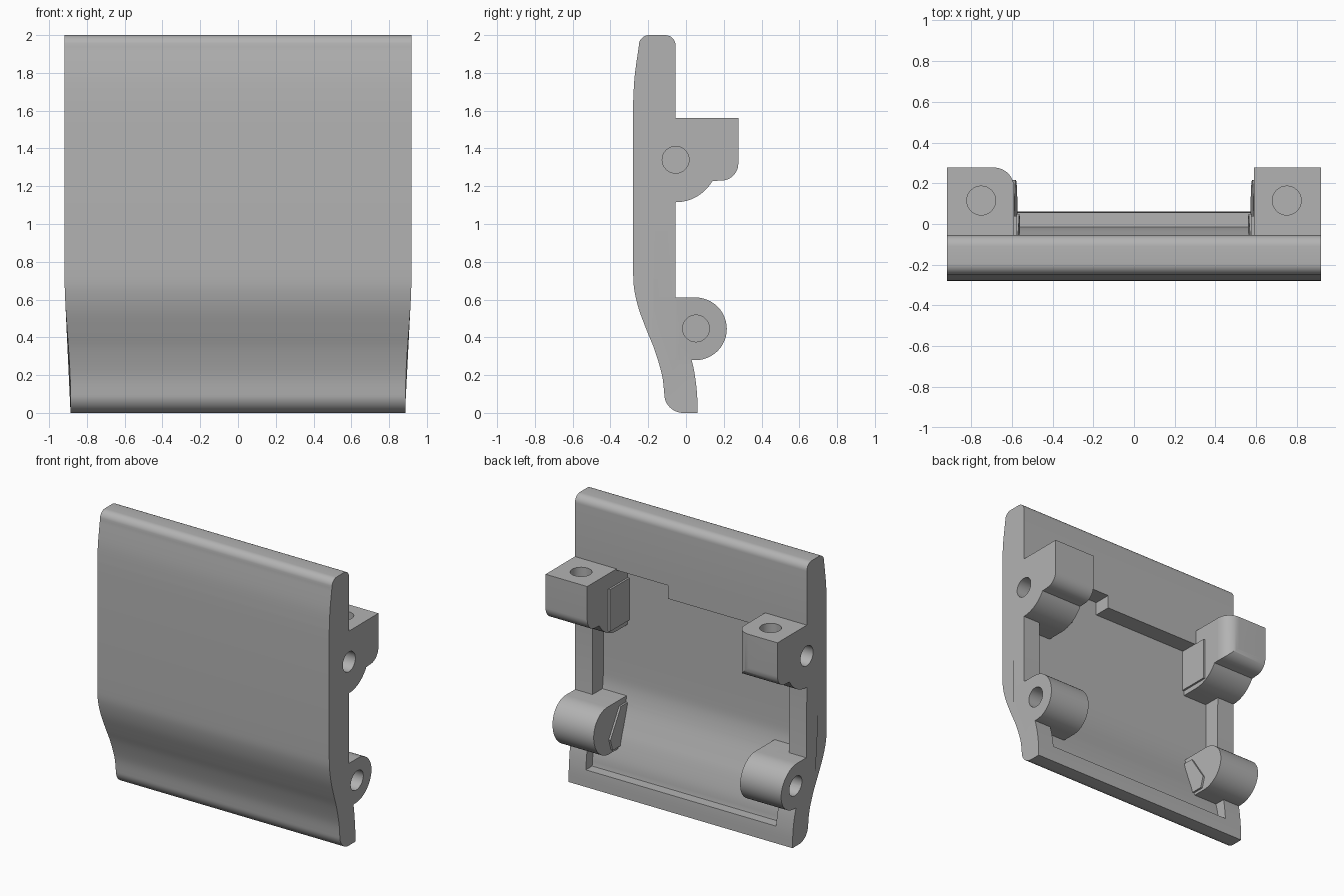
import bpy, bmesh, math
from mathutils import Matrix

if "Cube" in bpy.data.objects:
    bpy.data.objects.remove(bpy.data.objects["Cube"], do_unlink=True)

grey = bpy.data.materials.new("plain grey")
grey.use_nodes = True
GREY = (0.45, 0.45, 0.45, 1)
grey.diffuse_color = GREY
grey.node_tree.nodes["Principled BSDF"].inputs["Base Color"].default_value = GREY


def arc(cy, cz, r, a0, a1, n=12):
    """Points on an arc, angles in degrees."""
    angles = [math.radians(a0 + (a1 - a0) * i / n) for i in range(n + 1)]
    return [(cy + r * math.cos(a), cz + r * math.sin(a)) for a in angles]


def smooth_path(pts, n=5):
    """Catmull-Rom curve through the points."""
    p = [pts[0]] + pts + [pts[-1]]
    out = []
    for i in range(1, len(p) - 2):
        for k in range(n):
            t = k / n
            out.append(tuple(
                0.5 * (2 * b + (c - a) * t + (2 * a - 5 * b + 4 * c - d) * t * t
                       + (3 * b - a - 3 * c + d) * t ** 3)
                for a, b, c, d in zip(p[i - 1], p[i], p[i + 1], p[i + 2])))
    return out + [pts[-1]]


def prism(name, pts, lo, hi, axis="x"):
    """Extrude a (y, z) outline along x, or an (x, y) outline along z."""
    bm = bmesh.new()
    place = (lambda p: (lo, *p)) if axis == "x" else (lambda p: (*p, lo))
    face = bm.faces.new([bm.verts.new(place(p)) for p in pts])
    new = bmesh.ops.extrude_face_region(bm, geom=[face])["geom"]
    shift = (hi - lo, 0, 0) if axis == "x" else (0, 0, hi - lo)
    bmesh.ops.translate(bm, vec=shift, verts=[v for v in new if isinstance(v, bmesh.types.BMVert)])
    bmesh.ops.recalc_face_normals(bm, faces=bm.faces)
    mesh = bpy.data.meshes.new(name)
    bm.to_mesh(mesh)
    bm.free()
    mesh.materials.append(grey)
    obj = bpy.data.objects.new(name, mesh)
    bpy.context.collection.objects.link(obj)
    return obj


def combine(target, tool, operation):
    """Apply a boolean and drop the tool."""
    mod = target.modifiers.new("cut", "BOOLEAN")
    mod.operation, mod.solver, mod.object = operation, "EXACT", tool
    bpy.context.view_layer.objects.active = target
    bpy.ops.object.modifier_apply(modifier=mod.name)
    bpy.data.objects.remove(tool, do_unlink=True)


def box(y0, y1, z0, z1):
    return [(y0, z0), (y1, z0), (y1, z1), (y0, z1)]


W, INNER = 0.918, 0.588

# Cover plate: curved front, flat back, flared foot
front = smooth_path([(-0.115, 0.1), (-0.127, 0.2), (-0.165, 0.33), (-0.205, 0.43),
                     (-0.25, 0.55), (-0.275, 0.66), (-0.28, 0.76)])
crown = smooth_path([(-0.28, 1.64), (-0.272, 1.78), (-0.25, 1.94)])
back = smooth_path([(-0.055, 0.62), (-0.03, 0.45), (0.03, 0.28), (0.056, 0.13), (0.062, 0)])
body = prism("cover_plate",
             arc(-0.015, 0.1, 0.1, 270, 180)[:-1] + front + crown
             + arc(-0.195, 1.945, 0.055, 170, 90, 8) + arc(-0.11, 1.945, 0.055, 90, 0, 8) + back,
             -W, W)

# Shallow pocket in the back, with a taller notch on one side
floor = [(y + 0.1, z) for y, z in front if z > 0.12]
combine(body, prism("pocket", [(0.4, 0.12), (-0.015, 0.12)] + floor
                    + [(-0.18, 1.455), (0.4, 1.455)], -0.78, 0.78), "DIFFERENCE")
combine(body, prism("notch", box(-0.18, 0.2, 1.3, 1.55), 0.18, 0.78), "DIFFERENCE")

# Upper and lower mounting lugs, rooted in the plate
upper = ([(-0.2, 1.56), (0.277, 1.56)] + arc(0.187, 1.32, 0.09, 0, -90)
         + arc(-0.055, 1.34, 0.225, -30, -90) + [(-0.2, 1.115)])
lower = [(-0.17, 0.61)] + arc(0.05, 0.445, 0.166, 90, -90, 24) + [(-0.06, 0.28)]
upper_pad = box(-0.2, 0.04, 1.15, 1.45)
lower_pad = [(-0.07, 0.3), (0.03, 0.3), (0.05, 0.38), (-0.08, 0.57), (-0.18, 0.57)]

for side in (-1, 1):
    for outline, x0, x1 in ((upper, INNER, W), (lower, INNER, W),
                            (upper_pad, 0.574, 0.7), (lower_pad, 0.574, 0.7)):
        lug = prism("lug", outline, *sorted((side * x0, side * x1)))
        if outline is upper and side < 0:
            # Rounded inner corner on one upper lug
            corner = arc(-INNER - 0.1, 0.177, 0.1, 90, 0) + [(-0.5, 0.177), (-0.5, 0.4), (-0.688, 0.4)]
            combine(lug, prism("corner", corner, 1, 1.7, "z"), "DIFFERENCE")
        combine(body, lug, "UNION")

# Blind pin holes in the ends and screw holes in the lug tops
for side in (-1, 1):
    for y, z in ((-0.055, 1.34), (0.053, 0.447)):
        ring = arc(y, z, 0.071, 0, 360, 32)[:-1]
        combine(body, prism("pin_hole", ring, *sorted((side * 0.7, side * 1.1))), "DIFFERENCE")
    ring = arc(side * 0.75, 0.115, 0.071, 0, 360, 32)[:-1]
    combine(body, prism("screw_hole", ring, 1.36, 1.7, "z"), "DIFFERENCE")

# Narrow the foot with a gentle S-curve
for v in body.data.vertices:
    t = min(max((0.72 - v.co.z) / 0.62, 0), 1)
    v.co.x *= 1 - 0.034 * t * t * (3 - 2 * t)

bpy.ops.object.select_all(action="DESELECT")
body.select_set(True)
bpy.context.view_layer.objects.active = body
bpy.ops.object.shade_smooth_by_angle(angle=math.radians(28))
